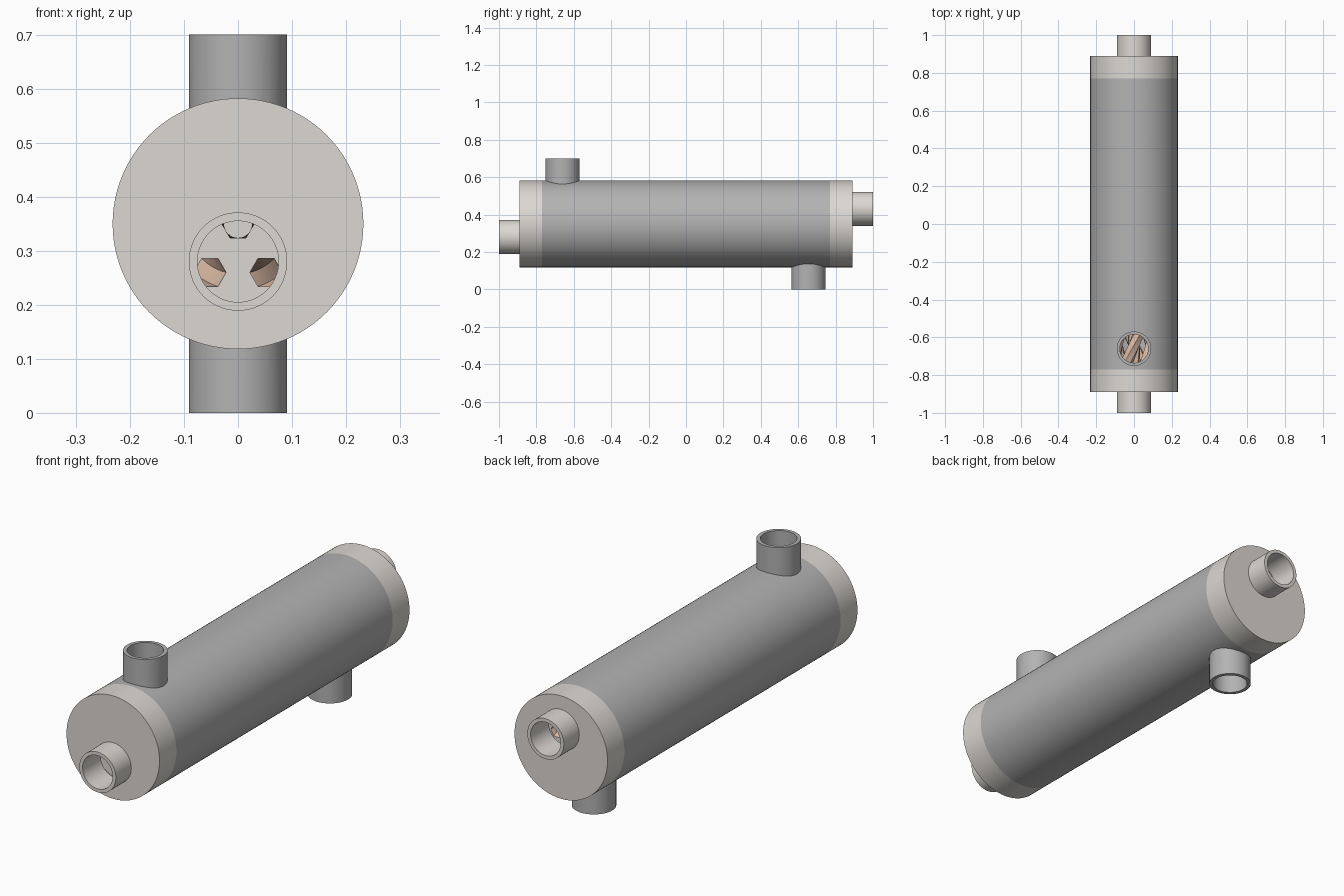
import bpy, bmesh, math
from mathutils import Vector, Matrix

if "Cube" in bpy.data.objects:
    bpy.data.objects.remove(bpy.data.objects["Cube"])

AXIS = Vector((0, 0, 0.35))      # centre line of the shell
SHELL_R, INNER_R = 0.232, 0.215
NOZ_R, BORE_R = 0.091, 0.075
SHELL_L, CAP_L = 0.77, 0.89      # half lengths
PITCH, TUBE_R, TUBE_IN = 0.104, 0.034, 0.030


def material(name, rgb):
    m = bpy.data.materials.new(name)
    m.diffuse_color = (*rgb, 1)
    m.use_nodes = True
    m.node_tree.nodes["Principled BSDF"].inputs["Base Color"].default_value = m.diffuse_color
    return m


STEEL = material("steel_grey", (0.45, 0.45, 0.45))
LIGHT = material("light_grey", (0.72, 0.69, 0.65))
COPPER = material("copper_tan", (0.72, 0.50, 0.38))


def finish(bm, name, mat):
    bmesh.ops.recalc_face_normals(bm, faces=bm.faces)
    me = bpy.data.meshes.new(name)
    bm.to_mesh(me)
    bm.free()
    ob = bpy.data.objects.new(name, me)
    bpy.context.collection.objects.link(ob)
    if mat:
        me.materials.append(mat)
    return ob


def rod(name, r, a, b, mat=None, sides=96):
    """Solid cylinder from point a to point b."""
    a, b = Vector(a), Vector(b)
    bm = bmesh.new()
    turn = (b - a).to_track_quat('Z', 'Y').to_matrix().to_4x4()
    bmesh.ops.create_cone(bm, cap_ends=True, segments=sides, radius1=r, radius2=r,
                          depth=(b - a).length,
                          matrix=Matrix.Translation((a + b) / 2) @ turn)
    return finish(bm, name, mat)


def cut(ob, *cutters):
    """Subtract the cutters, then remove them."""
    for c in cutters:
        mod = ob.modifiers.new("cut", 'BOOLEAN')
        mod.operation, mod.solver, mod.object = 'DIFFERENCE', 'EXACT', c
        bpy.context.view_layer.objects.active = ob
        bpy.ops.object.modifier_apply(modifier=mod.name)
        bpy.data.objects.remove(c)
    return ob


def smooth(ob):
    bpy.ops.object.select_all(action='DESELECT')
    ob.select_set(True)
    bpy.context.view_layer.objects.active = ob
    bpy.ops.object.shade_smooth_by_angle(angle=math.radians(30))


def at(y, z=0.35):
    return (0, y, z)


def twisted_tube(name, cx, cz, steps=96):
    """Hollow hexagonal tube, twisted one turn about the shell axis."""
    bm = bmesh.new()
    rings = []
    for i in range(steps + 1):
        t = i / steps
        spin = Matrix.Rotation(math.tau * t, 3, 'Y')
        y = SHELL_L * (2 * t - 1)
        pair = []
        for r in (TUBE_R, TUBE_IN):
            pair.append([bm.verts.new(AXIS + Vector((0, y, 0)) + spin @ Vector(
                (cx + r * math.cos(k * math.pi / 3), 0, cz + r * math.sin(k * math.pi / 3))))
                for k in range(6)])
        rings.append(pair)
    for k in range(6):
        n = (k + 1) % 6
        for p, q in zip(rings, rings[1:]):
            for w in (0, 1):
                bm.faces.new((p[w][k], p[w][n], q[w][n], q[w][k]))
        for o, i in (rings[0], rings[-1]):
            bm.faces.new((o[k], o[n], i[n], i[k]))
    return finish(bm, name, COPPER)


# Shell with a side port near each end
ports = (("top_nozzle", -0.66, 1), ("bottom_nozzle", 0.655, -1))
shell = cut(rod("shell", SHELL_R, at(-SHELL_L), at(SHELL_L), STEEL),
            rod("c", INNER_R, at(-1), at(1)),
            *[rod("c", BORE_R, at(y), at(y, 0.35 + s * 0.4), sides=64) for _, y, s in ports])
smooth(shell)
for name, y, s in ports:
    smooth(cut(rod(name, NOZ_R, at(y, 0.35 + s * 0.15), at(y, 0.35 + s * 0.35), STEEL, 64),
               rod("c", BORE_R, at(y), at(y, 0.35 + s * 0.4), sides=64),
               rod("c", INNER_R + 0.005, at(-1), at(1))))

# Bundle of seven tubes
centres = [(0, 0)] + [(PITCH * math.cos(k * math.pi / 3), PITCH * math.sin(k * math.pi / 3))
                      for k in range(6)]
for k, (cx, cz) in enumerate(centres):
    smooth(twisted_tube(f"tube_{k}", cx, cz))

# End caps, end nozzles and tube sheets
for side, s, z in (("front", -1, 0.28), ("back", 1, 0.43)):
    smooth(cut(rod(f"{side}_cap", SHELL_R, at(s * SHELL_L), at(s * CAP_L), LIGHT),
               rod("c", INNER_R, at(s * 0.7), at(s * 0.87)),
               rod("c", BORE_R, at(s * 0.8, z), at(s * 1.1, z), sides=64)))
    smooth(cut(rod(f"{side}_nozzle", NOZ_R, at(s * 0.88, z), at(s * 1.0, z), LIGHT, 64),
               rod("c", BORE_R, at(s * 0.8, z), at(s * 1.1, z), sides=64)))
    holes = []
    for cx, cz in centres:
        hole = rod("c", TUBE_IN, (cx, -1, 0.35 + cz), (cx, 1, 0.35 + cz), sides=6)
        # turn each hexagon so its corners point sideways
        pts = sorted(hole.data.vertices, key=lambda v: v.co.x)
        if abs(pts[0].co.x - cx + TUBE_IN) > 1e-4:
            hole.data.transform(Matrix.Translation((cx, 0, 0.35 + cz))
                                @ Matrix.Rotation(math.pi / 6, 4, 'Y')
                                @ Matrix.Translation((-cx, 0, -0.35 - cz)))
        holes.append(hole)
    smooth(cut(rod(f"{side}_tube_sheet", INNER_R + 0.003, at(s * 0.75), at(s * 0.772), LIGHT),
               *holes))
